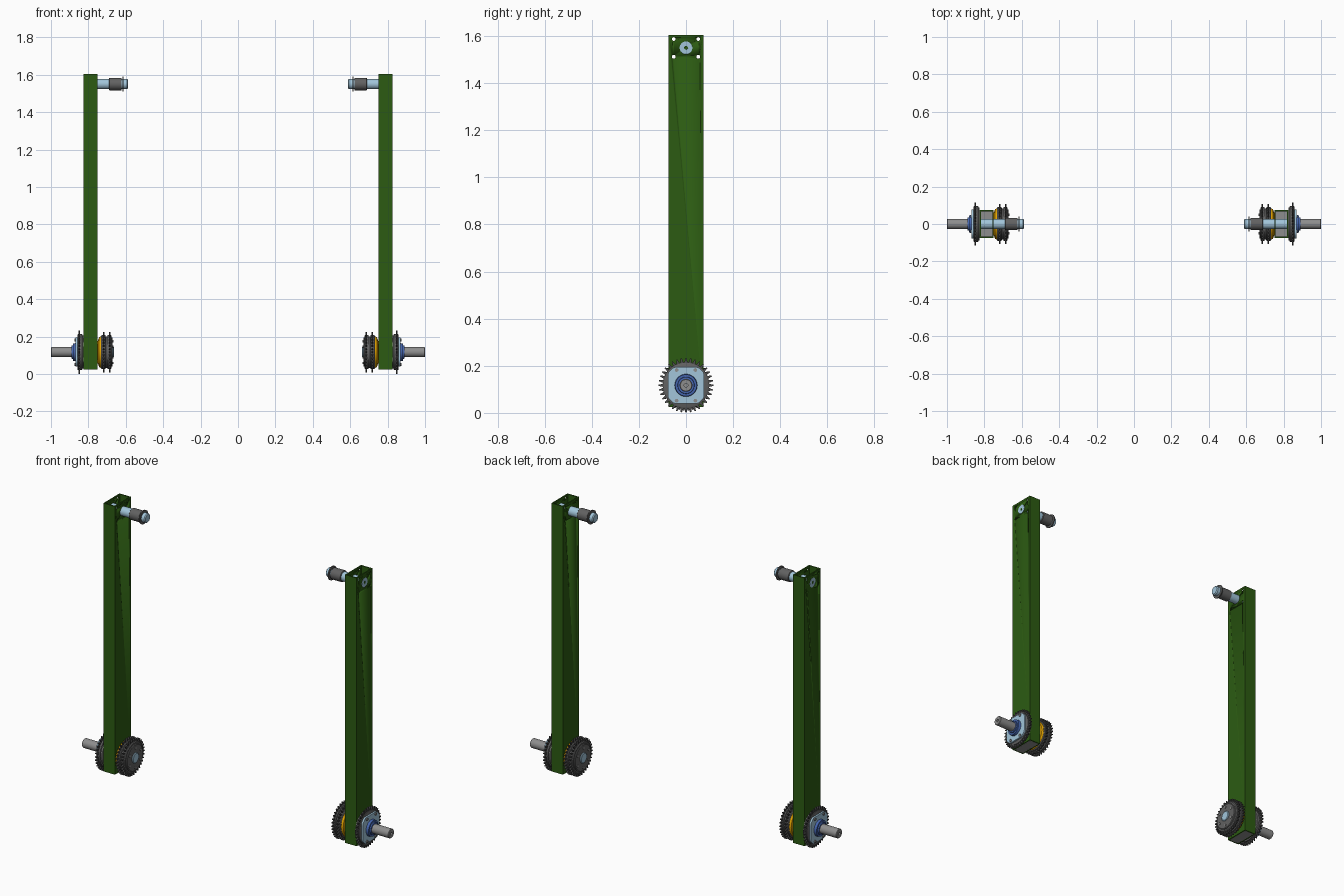
import bpy, bmesh
from math import sin, cos, pi, radians

if "Cube" in bpy.data.objects:
    bpy.data.objects.remove(bpy.data.objects["Cube"])

AXLE, TOP = 0.117, 1.55          # heights of the lower axle and upper shaft


def material(name, rgb):
    m = bpy.data.materials.new(name)
    m.diffuse_color = (*rgb, 1)
    m.use_nodes = True
    m.node_tree.nodes["Principled BSDF"].inputs["Base Color"].default_value = m.diffuse_color
    return m


GREEN = material("green_paint", (0.025, 0.105, 0.006))
BLUE = material("blue", (0.06, 0.13, 0.42))
PALE = material("pale_blue", (0.36, 0.56, 0.70))
ORANGE = material("orange", (0.80, 0.38, 0.0))
DARK = material("dark_steel", (0.07, 0.07, 0.07))
MID = material("mid_steel", (0.12, 0.12, 0.12))
STEEL = material("steel", (0.27, 0.27, 0.27))


def finish(name, bm, mat):
    bmesh.ops.recalc_face_normals(bm, faces=bm.faces)
    me = bpy.data.meshes.new(name)
    bm.to_mesh(me)
    bm.free()
    for p in me.polygons:
        p.use_smooth = True
    me.set_sharp_from_angle(angle=radians(30))
    ob = bpy.data.objects.new(name, me)
    bpy.context.collection.objects.link(ob)
    if mat:
        me.materials.append(mat)
    return ob


def loft(name, rings, mat):
    """Skin a list of equal-length point rings and cap both ends."""
    bm = bmesh.new()
    rows = [[bm.verts.new(p) for p in ring] for ring in rings]
    n = len(rows[0])
    for a, b in zip(rows, rows[1:]):
        for i in range(n):
            j = (i + 1) % n
            bm.faces.new((a[i], a[j], b[j], b[i]))
    bm.faces.new(rows[0])
    bm.faces.new(rows[-1])
    return finish(name, bm, mat)


def turned(name, side, profile, z, mat, y=0, n=40):
    """Turn an (x, radius) profile around a line parallel to x."""
    return loft(name, [[(side * x, y + r * cos(2 * pi * i / n), z + r * sin(2 * pi * i / n))
                        for i in range(n)] for x, r in profile], mat)


def prism(name, side, outline, x0, x1, z, mat):
    return loft(name, [[(side * x, y, z + h) for y, h in outline] for x in (x0, x1)], mat)


def gear_outline(tip, root, teeth):
    pts = []
    for i in range(teeth):
        for f, r in ((-0.36, root), (-0.12, tip), (0.12, tip), (0.36, root)):
            a = 2 * pi * (i + f) / teeth
            pts.append((r * cos(a), r * sin(a)))
    return pts


def rounded_square(half, radius, n=64):
    pts = []
    for i in range(n):
        c, s = cos(2 * pi * (i + .5) / n), sin(2 * pi * (i + .5) / n)
        r = min(radius, half / max(abs(c), abs(s)))
        pts.append((r * c, r * s))
    return pts


def post(name, side):
    """Open rectangular tube with drilled upper end."""
    bm = bmesh.new()

    def loop(x0, x1, y, z):
        return [bm.verts.new((side * px, py, z)) for px, py in
                ((x0, -y), (x1, -y), (x1, y), (x0, y))]
    rows = [loop(.75, .825, .075, .025), loop(.75, .825, .075, 1.605),
            loop(.757, .818, .068, 1.605), loop(.757, .818, .068, .025)]
    for a, b in zip(rows, rows[1:] + rows[:1]):
        for i in range(4):
            j = (i + 1) % 4
            bm.faces.new((a[i], a[j], b[j], b[i]))
    ob = finish(name, bm, GREEN)
    # bolt holes through both wide walls
    for y in (-.052, .052):
        for z in (1.512, 1.587):
            cut = turned("hole_cutter", side, [(.73, .008), (.85, .008)], z, None, y, 16)
            cut.hide_render = True
            cut.hide_set(True)
            mod = ob.modifiers.new("hole", 'BOOLEAN')
            mod.object, mod.operation, mod.solver = cut, 'DIFFERENCE', 'EXACT'
    return ob


for tag, s in (("left", -1), ("right", 1)):
    # upright with gearbox block inside its foot
    post(tag + "_post", s)
    box = [(-.0675, -.092), (.0675, -.092), (.0675, .085), (-.0675, .085)]
    prism(tag + "_gearbox", s, box, .7575, .8175, AXLE, STEEL)

    # upper shaft, roller sleeve and retaining flange
    turned(tag + "_upper_shaft", s, [(.588, .012), (.588, .022), (.593, .027),
                                     (.826, .027), (.826, .008), (.815, .008)], TOP, PALE)
    turned(tag + "_roller", s, [(.622, .030), (.624, .033), (.688, .033), (.690, .030)], TOP, MID)
    turned(tag + "_roller_flange", s, [(.612, .040), (.618, .040)], TOP, MID)

    # main axle with centre-drilled end
    turned(tag + "_axle", s, [(.67, .027), (.997, .027), (1.0, .024),
                              (1.0, .008), (.985, .008)], AXLE, STEEL)

    # outer sprocket, bearing plate and collar
    turned(tag + "_outer_spacer", s, [(.825, .088), (.847, .088)], AXLE, STEEL)
    prism(tag + "_outer_sprocket", s, gear_outline(.116, .099, 36), .844, .852, AXLE, DARK)
    turned(tag + "_outer_rim", s, [(.832, .092), (.834, .096), (.856, .096), (.858, .092)], AXLE, MID)
    prism(tag + "_bearing_plate", s, rounded_square(.077, .092), .855, .868, AXLE, PALE)
    turned(tag + "_collar", s, [(.868, .048), (.883, .046), (.883, .036), (.890, .035)], AXLE, BLUE)

    # inner hub and double sprocket
    turned(tag + "_hub", s, [(.750, .060), (.742, .080), (.730, .086), (.724, .086)], AXLE, ORANGE)
    turned(tag + "_inner_drum", s, [(.676, .086), (.680, .091), (.697, .091), (.699, .084),
                                    (.707, .084), (.709, .091), (.728, .091), (.732, .086)], AXLE, MID)
    for k, x in enumerate((.687, .719)):
        prism(f"{tag}_inner_sprocket_{k + 1}", s, gear_outline(.108, .090, 34),
              x - .004, x + .004, AXLE, DARK)
    turned(tag + "_inner_cover", s, [(.670, .074), (.673, .078), (.680, .078)], AXLE, MID)
    turned(tag + "_hub_cap", s, [(.664, .026), (.667, .030), (.672, .030)], AXLE, PALE)

    # bolt heads on both faces
    for k, (y, h) in enumerate(((.04, .065), (-.04, .065), (.04, -.065), (-.04, -.065))):
        turned(f"{tag}_plate_bolt_{k + 1}", s, [(.867, .008), (.873, .008)], AXLE + h, STEEL, y, 12)
    for k in range(6):
        a = pi / 3 * (k + .5)
        turned(f"{tag}_cover_bolt_{k + 1}", s, [(.666, .007), (.671, .007)],
               AXLE + .058 * sin(a), STEEL, .058 * cos(a), 6)
